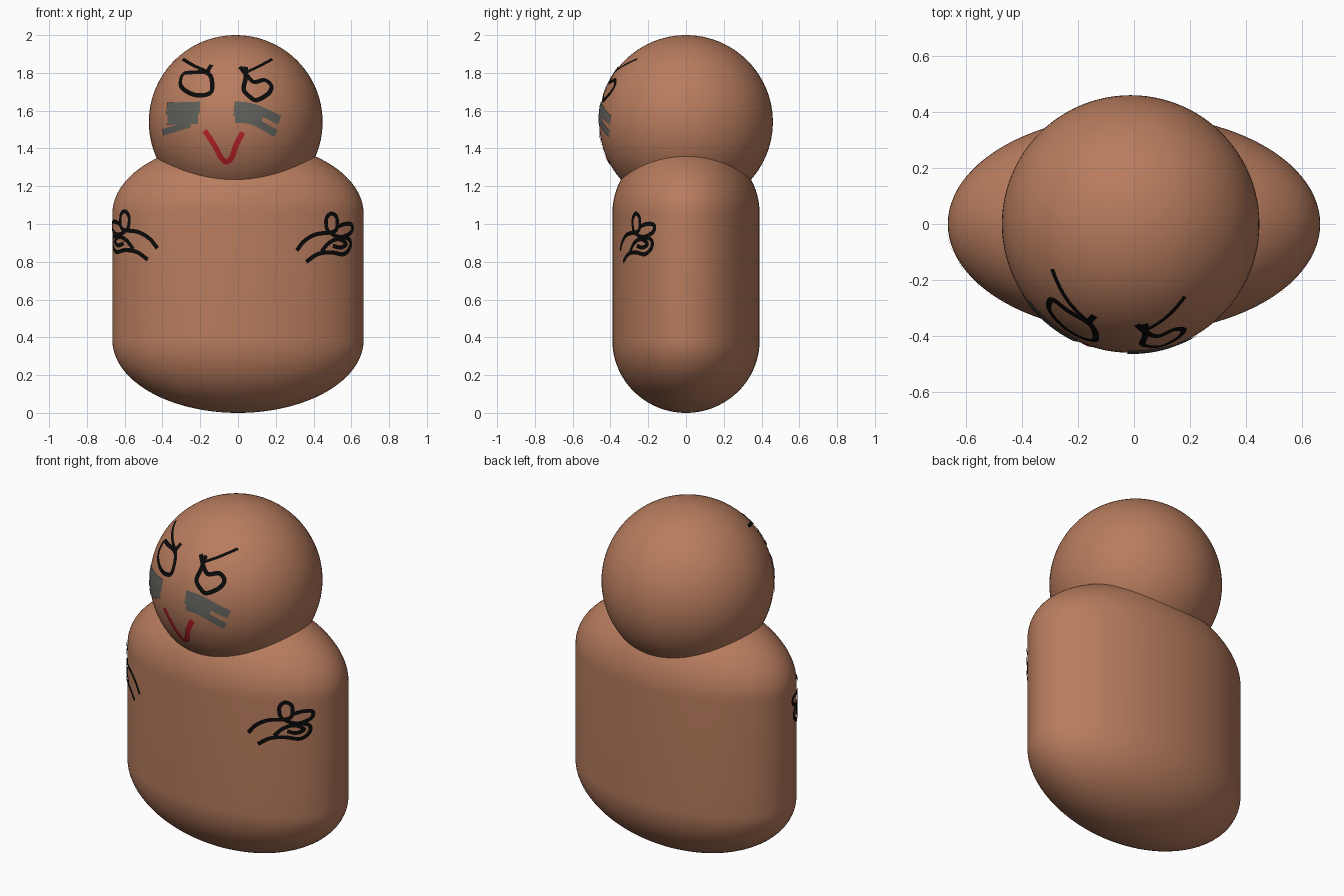
import bpy, math
from mathutils import Vector

if "Cube" in bpy.data.objects:
    bpy.data.objects.remove(bpy.data.objects["Cube"])

HEAD_C, HEAD_R = Vector((-0.012, 0, 1.54)), 0.46
BX, BY, CAP, TOP = 0.665, 0.39, 0.385, 1.44
LIFT = 0.004


def material(name, rgb):
    m = bpy.data.materials.new(name)
    m.diffuse_color = (*rgb, 1)
    m.use_nodes = True
    m.node_tree.nodes["Principled BSDF"].inputs["Base Color"].default_value = m.diffuse_color
    return m


brown = material("brown", (0.479, 0.202, 0.112))
black = material("black", (0.003, 0.003, 0.003))
grey = material("grey", (0.12, 0.12, 0.11))
red = material("red", (0.50, 0.016, 0.022))


def make(name, verts, faces, mat):
    me = bpy.data.meshes.new(name)
    me.from_pydata(verts, [], faces)
    me.materials.append(mat)
    for p in me.polygons:
        p.use_smooth = True
    ob = bpy.data.objects.new(name, me)
    bpy.context.collection.objects.link(ob)
    return ob


def lathe(name, profile, sx, sy, centre, mat, n=96):
    """Revolve (radius, z) rings, bottom to top, with poles at both ends."""
    rings = profile[1:-1]
    verts = [(centre.x, centre.y, centre.z + profile[0][1])]
    for r, z in rings:
        for i in range(n):
            a = 2 * math.pi * i / n
            verts.append((centre.x + sx * r * math.cos(a),
                          centre.y + sy * r * math.sin(a), centre.z + z))
    verts.append((centre.x, centre.y, centre.z + profile[-1][1]))
    last, k = len(verts) - 1, len(rings)
    faces = []
    for i in range(n):
        j = (i + 1) % n
        faces.append((0, 1 + j, 1 + i))
        for q in range(k - 1):
            b, t = 1 + q * n, 1 + (q + 1) * n
            faces.append((b + i, b + j, t + j, t + i))
        faces.append((1 + (k - 1) * n + i, 1 + (k - 1) * n + j, last))
    return make(name, verts, faces, mat)


# Head: a ball
arc = [math.pi * (i / 48 - 0.5) for i in range(49)]
lathe("head", [(math.cos(a), HEAD_R * math.sin(a)) for a in arc],
      HEAD_R, HEAD_R, HEAD_C, brown)

# Body: an elliptical capsule
profile = [(math.cos(a), CAP + CAP * math.sin(a)) for a in arc[:25]]
profile += [(math.cos(a), TOP - CAP + CAP * math.sin(a)) for a in arc[24:]]
lathe("body", profile, BX, BY, Vector((0, 0, 0)), brown)


# Surface maps: hundredths of a unit in the front view -> point and normal
def on_head(x, z):
    dx, dz = x / 100 - HEAD_C.x, z / 100 - HEAD_C.z
    n = Vector((dx, -math.sqrt(max(0, HEAD_R ** 2 - dx * dx - dz * dz)), dz)).normalized()
    return HEAD_C + n * (HEAD_R + LIFT), n


def on_body(t, z):
    p = Vector((BX * math.cos(t), -BY * math.sin(t), z))
    n = Vector((p.x / BX ** 2, p.y / BY ** 2, 0)).normalized()
    return p + n * LIFT, n


def right_side(x, z):
    return on_body(math.acos(x / 100 / BX), z / 100)


def left_side(x, z):
    t = math.radians(50) - (math.radians(62) - math.acos(x / 100 / BX)) * 1.2
    p, n = on_body(t, z / 100 + 0.012)
    return Vector((-p.x, p.y, p.z)), Vector((-n.x, n.y, n.z))


def smooth_path(pts, steps=6):
    """Catmull-Rom curve through the points."""
    v = [Vector(p) for p in pts]
    closed = pts[0] == pts[-1]
    v = [v[-2] if closed else 2 * v[0] - v[1]] + v + [v[1] if closed else 2 * v[-1] - v[-2]]
    out = []
    for a, b, c, d in zip(v, v[1:], v[2:], v[3:]):
        for i in range(steps):
            t = i / steps
            out.append(0.5 * (2 * b + (c - a) * t + (2 * a - 5 * b + 4 * c - d) * t * t
                              + (3 * b - a - 3 * c + d) * t ** 3))
    return out + [v[-2]]


def paint(name, strokes, surface, mat):
    """Thin ribbons that follow a surface; strokes are (width, points)."""
    verts, faces = [], []
    for width, pts in strokes:
        line = [surface(*p) for p in smooth_path(pts)]
        base = len(verts)
        for i, (p, n) in enumerate(line):
            tan = line[min(i + 1, len(line) - 1)][0] - line[max(i - 1, 0)][0]
            side = n.cross(tan).normalized() * width / 2
            verts += [p - side, p + side]
            if i:
                b = base + 2 * i
                faces.append((b - 2, b, b + 1, b - 1))
    return make(name, verts, faces, mat)


# Eyes and brows
paint("left_eye", [
    (0.024, [(-29, 179), (-30, 173), (-25, 169), (-19, 168), (-14, 170), (-14, 177),
             (-17, 180), (-24, 180), (-29, 179)]),
    (0.018, [(-29, 187), (-23, 183.5), (-15, 180)]),
    (0.024, [(-14, 184), (-17, 179)])], on_head, black)
paint("right_eye", [
    (0.024, [(1, 183), (5, 178), (8.5, 175), (14, 176), (17.5, 173), (16, 169), (10, 165.5),
             (6.5, 167), (3, 171), (4, 177), (4, 183)]),
    (0.016, [(18, 187), (10.5, 183), (3, 179.5)])], on_head, black)

# Cheek patches
paint("left_cheek", [
    (0.065, [(-37.5, 161), (-20, 161.5)]),
    (0.07, [(-37, 156), (-21, 156.5)]),
    (0.035, [(-39.5, 148.5), (-25, 153)])], on_head, grey)
paint("right_cheek", [
    (0.05, [(-2, 162.5), (8.5, 161), (22, 155)]),
    (0.06, [(-2, 160), (13, 157)]),
    (0.04, [(-1.5, 155.5), (7.5, 154.5), (20, 148)])], on_head, grey)

# Mouth
paint("mouth", [(0.03, [(-17.5, 149.5), (-12.5, 142), (-9, 135.5), (-6, 133), (-3, 136),
                        (-1, 142), (2.5, 148.5)])], on_head, red)

# Hands: the same drawing on both flanks
hand = [(0.022, pts) for pts in (
    [(31, 86), (35, 91), (41, 94.5), (49, 95.5)],
    [(36, 80), (42, 84), (49, 85), (55.5, 84), (59, 87.5), (58.5, 92), (52, 93.5)],
    [(47, 97), (46.5, 102.5), (49, 105.5), (52, 103.5), (52, 97.5), (49, 95.5), (47, 97)],
    [(52, 98.5), (56.5, 100), (60, 99.5), (59.5, 95.5), (54, 93), (49, 95)],
    [(44, 85.5), (48, 90), (53, 92), (57, 89.5), (54, 87.5), (50, 88.5)])]
paint("right_hand", hand, right_side, black)
left = paint("left_hand", hand, left_side, black)
left.data.update()
